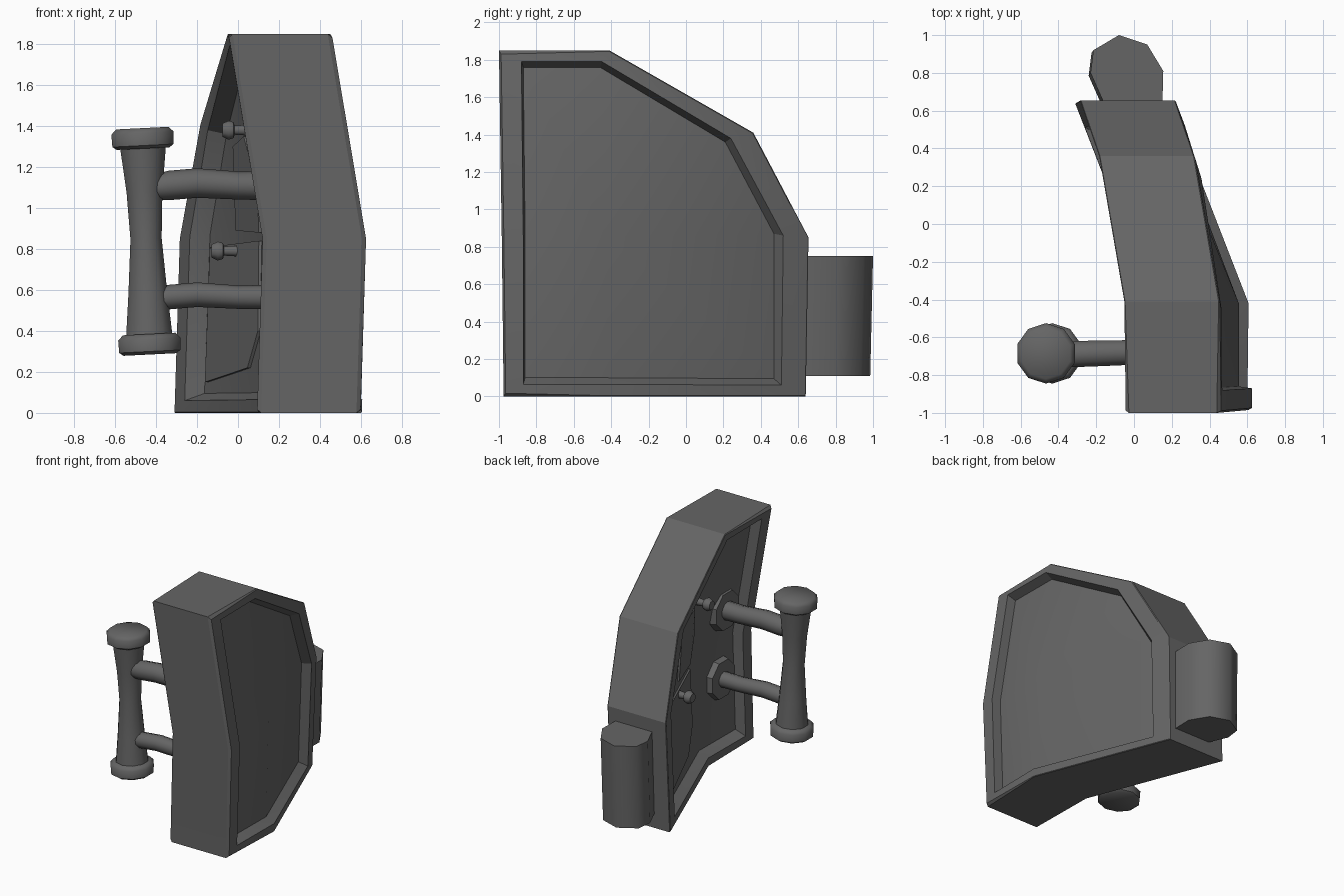
import bpy, bmesh, math
from mathutils import Vector, geometry

cube = bpy.data.objects.get("Cube")
if cube:
    bpy.data.objects.remove(cube)

grey = bpy.data.materials.new("dark_grey")
grey.use_nodes = True
COLOUR = (0.13, 0.13, 0.13, 1)
grey.diffuse_color = COLOUR
grey.node_tree.nodes["Principled BSDF"].inputs["Base Color"].default_value = COLOUR


def loft(name, rings, angle, tips=(None, None)):
    """Bridge equal rings; close each end with a fan to a tip, or a flat cap."""
    bm = bmesh.new()
    rows = [[bm.verts.new(p) for p in ring] for ring in rings]
    n = len(rows[0])
    for a, b in zip(rows, rows[1:]):
        for i in range(n):
            j = (i + 1) % n
            bm.faces.new((a[i], a[j], b[j], b[i]))
    for row, tip in ((rows[0], tips[0]), (rows[-1], tips[1])):
        if tip is None:
            bm.faces.new(row)
        else:
            v = bm.verts.new(tip)
            for i in range(n):
                bm.faces.new((row[i], row[(i + 1) % n], v))
    bmesh.ops.recalc_face_normals(bm, faces=bm.faces)
    mesh = bpy.data.meshes.new(name)
    bm.to_mesh(mesh)
    bm.free()
    mesh.materials.append(grey)
    ob = bpy.data.objects.new(name, mesh)
    bpy.context.collection.objects.link(ob)
    bpy.ops.object.select_all(action='DESELECT')
    bpy.context.view_layer.objects.active = ob
    ob.select_set(True)
    bpy.ops.object.shade_smooth_by_angle(angle=math.radians(angle))


def tube(name, stations, axis, sides=10, angle=45, lean=0.0):
    """Round part from (centre, radius) stations, rings square to the axis."""
    rings = []
    for c, r in stations:
        ring = []
        for i in range(sides):
            t = math.tau * (i + 0.5) / sides
            u, v = r * math.cos(t), r * math.sin(t)
            ring.append(Vector(c) + Vector((u, v, lean * u) if axis == 'z' else (0, u, v)))
        rings.append(ring)
    loft(name, rings, angle)


# Door outline on its inner side, bent about a middle point
outline = [Vector(p) for p in (
    (0.093, -0.975, 0), (0.1, -0.42, 0), (-0.312, 0.64, 0), (-0.286, 0.655, 0.85),
    (-0.185, 0.36, 1.41), (-0.052, -0.41, 1.85), (-0.047, -1.0, 1.85), (0.12, -0.985, 0.85))]
middle = Vector((0.12, -0.42, 0.85))


def on_door(y, z, depth=0.0):
    """Point on the bent door surface, pushed in by depth."""
    for i, p in enumerate(outline):
        hit = geometry.intersect_ray_tri(middle, p, outline[(i + 1) % 8],
                                         Vector((1, 0, 0)), Vector((-5, y, z)))
        if hit:
            return hit + Vector((depth, 0, 0))
    return Vector((0, y, z))


def shifted(points, dx):
    return [p + Vector((dx, 0, 0)) for p in points]


rim = [(-0.87, 0.065), (-0.42, 0.065), (0.51, 0.06), (0.52, 0.86),
       (0.24, 1.38), (-0.45, 1.79), (-0.88, 1.79), (-0.87, 0.85)]
panel = [(-0.86, 0.1), (-0.42, 0.1), (0.47, 0.095), (0.47, 0.87),
         (0.21, 1.36), (-0.46, 1.76), (-0.87, 1.76), (-0.86, 0.85)]
WIDTH, RECESS, OUT_RECESS = 0.505, 0.08, 0.07

# Only the free front edge is noticeably chamfered
chamfer = [0.02 if p.y < -0.9 else 0.005 for p in outline]
rim_pts = [on_door(*p) for p in rim]
panel_pts = [on_door(*p) for p in panel]
lip_pts = [p.lerp(middle, c) for p, c in zip(outline, chamfer)]
loft("door_shell", [
    shifted(panel_pts, RECESS), rim_pts, lip_pts,
    [p + Vector((c, 0, 0)) for p, c in zip(outline, chamfer)],
    [p + Vector((WIDTH - c, 0, 0)) for p, c in zip(outline, chamfer)],
    shifted(lip_pts, WIDTH), shifted(rim_pts, WIDTH),
    shifted(panel_pts, WIDTH - OUT_RECESS)], 24,
    (middle + Vector((RECESS, 0, 0)), middle + Vector((WIDTH - OUT_RECESS, 0, 0))))

# Thin lining plates on the inner panel
linings = {
    "lower_lining": [(0.43, 0.15), (-0.1, 0.22), (-0.22, 0.4), (-0.2, 0.84), (0.43, 0.81)],
    "upper_lining": [(0.1, 0.89), (-0.2, 0.88), (-0.24, 1.1), (-0.15, 1.35), (0.08, 1.3)]}
for name, pts in linings.items():
    loft(name, [[on_door(y, z, d) for y, z in pts]
                for d in (RECESS + 0.02, RECESS - 0.015)], 25)

# Hinge barrel on the rear edge
barrel = [(-0.08, 1.0), (0.07, 0.95), (0.155, 0.81), (0.15, 0.62),
          (-0.15, 0.62), (-0.23, 0.8), (-0.215, 0.92)]
loft("hinge_barrel", [[(x - 0.01, y - 0.015, 0.11) for x, y in barrel],
                      [(x, y, 0.75) for x, y in barrel]], 65)


# Waisted hand grip with end caps
def grip_axis(z):
    return (-0.43 - 0.037 * (z - 0.28) / 1.12, -0.685, z)


LEAN = 0.05
tube("grip", [(grip_axis(z), r) for z, r in (
    (0.34, 0.122), (0.58, 0.1), (0.85, 0.08), (1.08, 0.092), (1.32, 0.12))], 'z', lean=LEAN)
for name, z in (("grip_bottom_cap", 0.285), ("grip_top_cap", 1.29)):
    tube(name, [(grip_axis(z + dz), r) for dz, r in (
        (0, 0.135), (0.015, 0.157), (0.075, 0.16), (0.1, 0.135))], 'z', angle=50, lean=LEAN)

# Grip arms and the round plates they stand on
for name, z, r in (("upper", 1.11, 0.072), ("lower", 0.565, 0.06)):
    base = on_door(-0.68, z, RECESS)
    tube(name + "_arm", [((-0.42, -0.69, z - 0.01), r * 0.85), ((-0.34, -0.69, z), r),
                         ((-0.2, -0.685, z + 0.012), r), ((0, -0.68, z), r * 0.95),
                         ((base.x + 0.01, -0.68, z), r)], 'x')
    tube(name + "_arm_plate", [(base - Vector((0.04, 0, 0)), 0.15),
                               (base + Vector((0.02, 0, 0)), 0.165)], 'x', 8, 25)

# Bolts on the inner panel
for name, y, z in (("upper_bolt", -0.21, 1.38), ("lower_bolt", 0.1, 0.79)):
    base = on_door(y, z, RECESS)
    tube(name, [(base - Vector((d, 0, 0)), r) for d, r in (
        (-0.02, 0.03), (0.07, 0.024), (0.075, 0.042), (0.1, 0.05), (0.13, 0.035))],
        'x', 8, 50)
